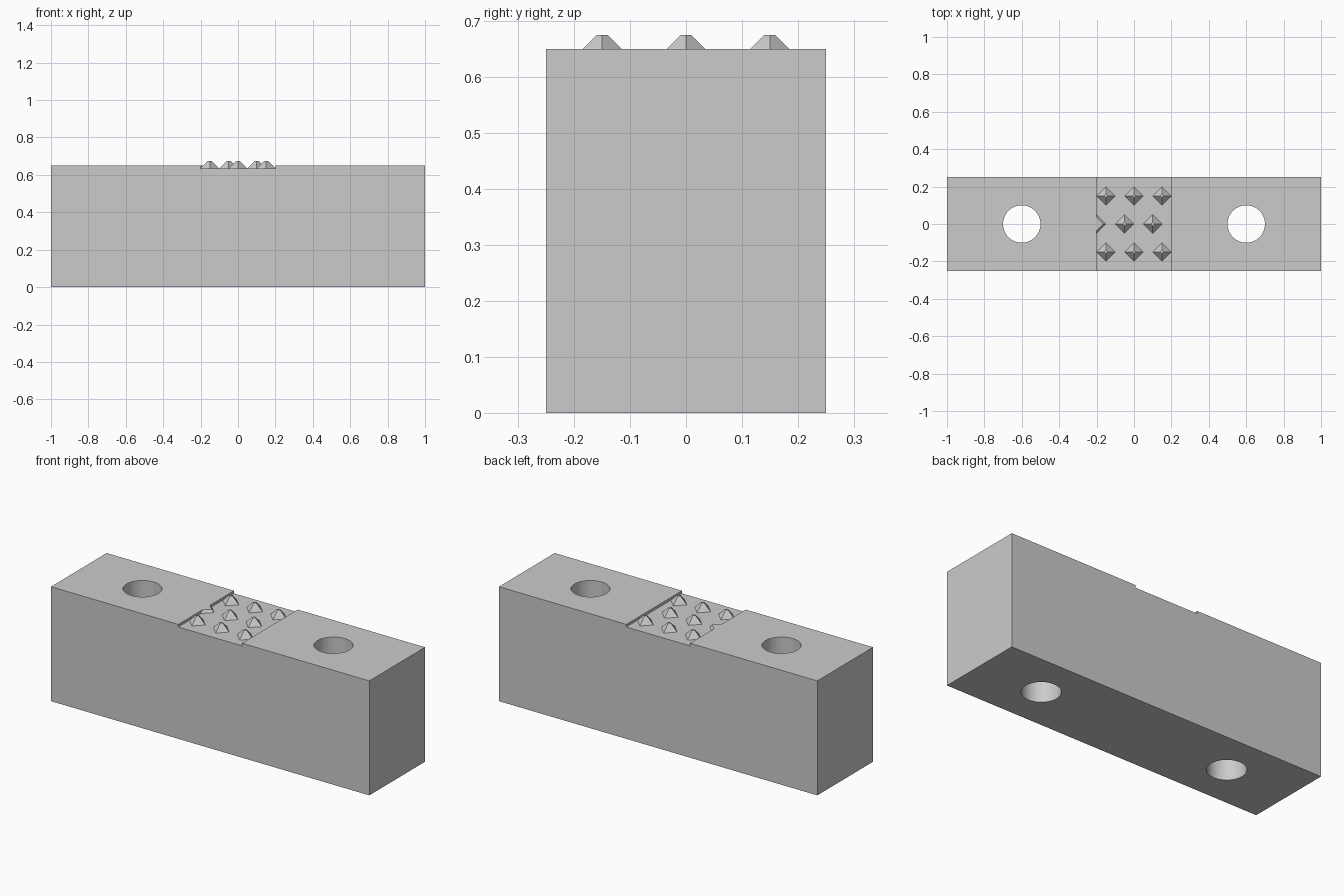
import bpy
import bmesh
from mathutils import Matrix, Vector

cube = bpy.data.objects.get("Cube")
if cube:
    bpy.data.objects.remove(cube, do_unlink=True)

TOP, FLOOR, TIP = 0.65, 0.635, 0.675
RECESS = 0.2

# Single plain grey
grey = bpy.data.materials.new("plain grey")
grey.use_nodes = True
GREY = (0.6, 0.6, 0.6, 1)
grey.diffuse_color = GREY
grey.node_tree.nodes["Principled BSDF"].inputs["Base Color"].default_value = GREY


def add_object(name, bm):
    bmesh.ops.recalc_face_normals(bm, faces=bm.faces)
    mesh = bpy.data.meshes.new(name)
    bm.to_mesh(mesh)
    bm.free()
    mesh.materials.append(grey)
    obj = bpy.data.objects.new(name, mesh)
    bpy.context.scene.collection.objects.link(obj)
    return obj


# Block: notched profile extruded from front to back
profile = [(-1, 0), (1, 0), (1, TOP), (RECESS, TOP), (RECESS, FLOOR),
           (-RECESS, FLOOR), (-RECESS, TOP), (-1, TOP)]
bm = bmesh.new()
face = bm.faces.new([bm.verts.new((x, -0.25, z)) for x, z in profile])
side = bmesh.ops.extrude_face_region(bm, geom=[face])
bmesh.ops.translate(bm, vec=(0, 0.5, 0),
                    verts=[v for v in side["geom"] if isinstance(v, bmesh.types.BMVert)])
block = add_object("block", bm)

# Bolt holes through the block
bm = bmesh.new()
for x in (-0.6, 0.6):
    bmesh.ops.create_cone(bm, cap_ends=True, segments=64, radius1=0.1, radius2=0.1,
                          depth=2, matrix=Matrix.Translation((x, 0, 0.3)))
cutter = add_object("hole_cutter", bm)
cut = block.modifiers.new("bolt_holes", "BOOLEAN")
cut.operation = "DIFFERENCE"
cut.solver = "EXACT"
cut.object = cutter
bpy.context.view_layer.objects.active = block
block.select_set(True)
bpy.ops.object.modifier_apply(modifier=cut.name)
bpy.data.objects.remove(cutter, do_unlink=True)
bpy.ops.object.shade_smooth_by_angle()


# Grip spikes: blunt four-sided pyramids, sunk slightly into the recess floor
def spike(name, x, y, clipped=False):
    sink = 0.005
    height = TIP - FLOOR + sink
    bm = bmesh.new()
    bmesh.ops.create_cone(bm, cap_ends=True, segments=4, radius1=0.055, radius2=0.01,
                          depth=height,
                          matrix=Matrix.Translation((x, y, TIP - height / 2)))
    if clipped:
        # Trim flush with the recess wall and the block top
        for co, no in ((Vector((-RECESS, 0, 0)), (-1, 0, 0)),
                       (Vector((0, 0, TOP)), (0, 0, 1))):
            cut = bmesh.ops.bisect_plane(bm, geom=bm.verts[:] + bm.edges[:] + bm.faces[:],
                                         plane_co=co, plane_no=no, clear_outer=True)
            edges = [e for e in cut["geom_cut"] if isinstance(e, bmesh.types.BMEdge)]
            bmesh.ops.holes_fill(bm, edges=edges)
    add_object(name, bm)


for row, y in (("front", -0.15), ("middle", 0), ("back", 0.15)):
    shift = -0.05 if row == "middle" else 0
    for i in (-1, 0, 1):
        spike(f"{row}_spike_{i + 2}", 0.15 * i + shift, y, row == "middle" and i == -1)
